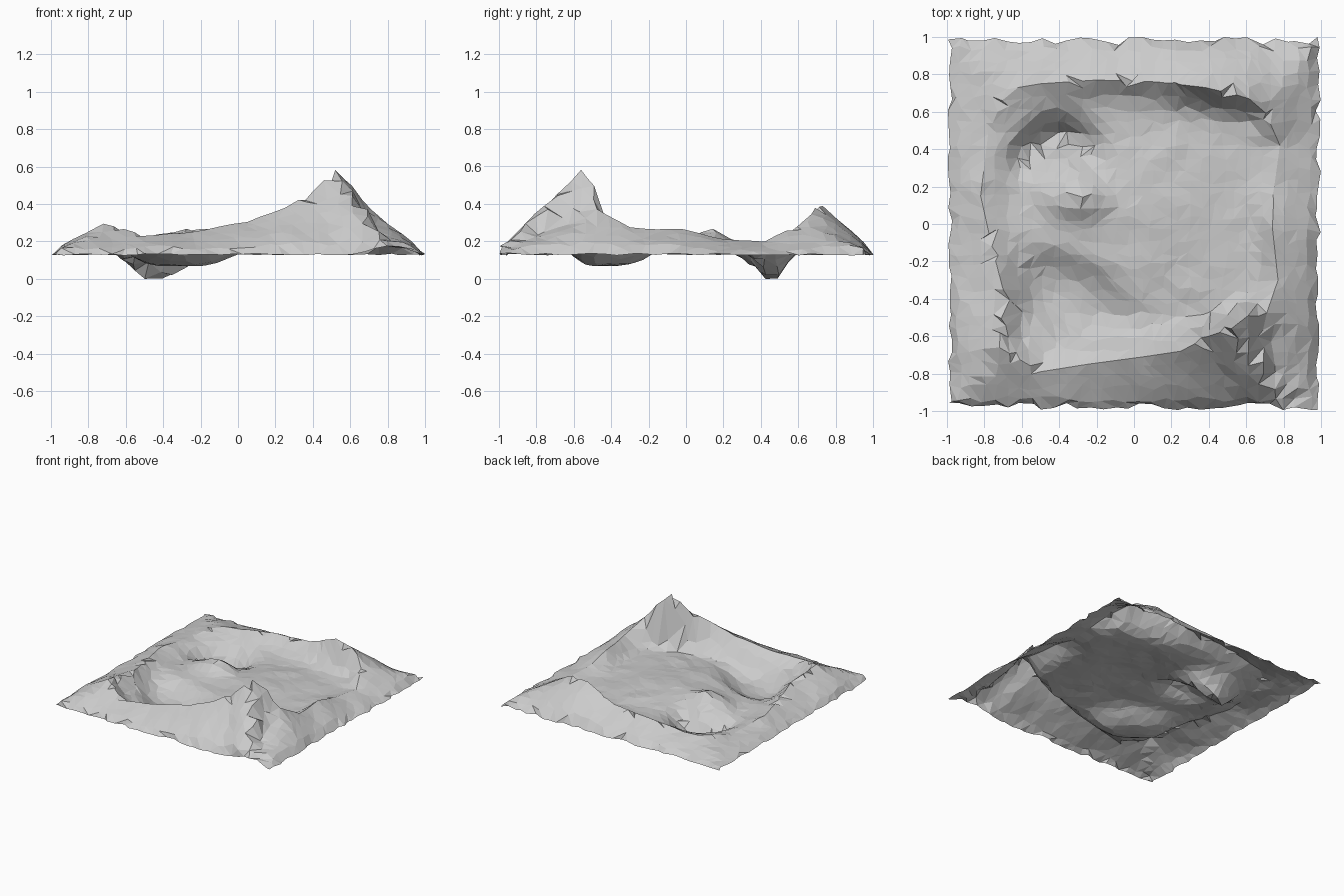
import bpy, bmesh, math, random
from mathutils import Vector, noise

if "Cube" in bpy.data.objects:
    bpy.data.objects.remove(bpy.data.objects["Cube"])

random.seed(7)
N = 31          # grid cells per side
EDGE = 0.14     # height of the outer border

# Crest of the mountain ring (x, y, height), anticlockwise from the front left
CREST = [Vector(p) for p in (
    (-.72, -.66, .305), (-.5, -.79, .24), (-.25, -.75, .26), (.05, -.71, .315),
    (.25, -.68, .39), (.40, -.60, .48), (.52, -.56, .585), (.61, -.49, .51),
    (.71, -.475, .38), (.77, -.30, .28), (.74, -.02, .275), (.75, .2, .22),
    (.78, .42, .205), (.68, .65, .32), (.55, .69, .39), (.38, .73, .40),
    (.12, .76, .30), (-.2, .77, .27), (-.5, .75, .24), (-.68, .72, .22),
    (-.78, .48, .205), (-.82, .15, .22), (-.76, -.12, .23), (-.70, -.35, .26))]


def bump(x, y, cx, cy, rx, ry, h, p=2):
    return h * math.exp(-(math.hypot((x - cx) / rx, (y - cy) / ry)) ** p)


def nearest_crest(x, y):
    """Distance to the crest, its height there, and whether we are inside it."""
    best, height, inside = 9, 0, False
    for a, b in zip(CREST, CREST[1:] + CREST[:1]):
        dx, dy = b.x - a.x, b.y - a.y
        t = max(0, min(1, ((x - a.x) * dx + (y - a.y) * dy) / (dx * dx + dy * dy)))
        d = math.hypot(x - a.x - t * dx, y - a.y - t * dy)
        if d < best:
            best, height = d, a.z + t * (b.z - a.z)
        if (a.y > y) != (b.y > y) and x < a.x + (y - a.y) * dx / dy:
            inside = not inside
    return best, height, inside


def floor_height(x, y):
    z = 0.185
    # front basin, its far wall running from the left back to the right front
    z += bump(x, y + .35 * (x + .3), -.32, -.42, .31, .21, -.105, 3.5)
    z += bump(x, y, .2, -.5, .25, .10, -.02)
    z += bump(x, y, .10, .08, .30, .30, .03)        # middle plateau
    z += bump(x, y, -.30, .13, .15, .11, .10)       # mound in the crater
    # crescent-shaped crater trench around the mound
    dx, dy = x + .39, y - .26
    r, ang = math.hypot(dx, dy), math.atan2(dy, dx)
    if ang < -1.5:
        ang += 2 * math.pi
    arc = math.exp(-((ang - 1.75) / 1.1) ** 2)
    z -= (.185 * arc + .01) * math.exp(-((r - .20) / .10) ** 2)
    return z


def height(x, y):
    d, h, inside = nearest_crest(x, y)
    if inside:
        width = .05 if h > .45 else .075
        f = floor_height(x, y)
        return f + (h - f) * math.exp(-(d / width) ** 1.6)
    e = max(0, 1 - max(abs(x), abs(y)))
    return EDGE + (h - EDGE) * (e / (e + d + 1e-6)) ** .85


# Terrain sheet: jittered grid
bm = bmesh.new()
rows = []
for j in range(N + 1):
    row = []
    for i in range(N + 1):
        x = -1 + 2 * i / N + random.uniform(-.018, .018)
        y = -1 + 2 * j / N + random.uniform(-.018, .018)
        border = i in (0, N) or j in (0, N)
        if i in (0, N):
            x = math.copysign(random.uniform(.97, 1), x)
        if j in (0, N):
            y = math.copysign(random.uniform(.955, 1), y)
        row.append(bm.verts.new((x, y, -1 if border else 0)))
    rows.append(row)

# Snap the closest vertices onto the crest line so ridges stay sharp
inner = [v for r in rows[1:-1] for v in r[1:-1]]
for a, b in zip(CREST, CREST[1:] + CREST[:1]):
    steps = max(1, round((b - a).xy.length / .07))
    for s in range(steps):
        c = a.lerp(b, s / steps)
        v = min(inner, key=lambda v: (v.co.xy - c.xy).length)
        if (v.co.xy - c.xy).length < .045:
            v.co.xy = c.xy

for v in bm.verts:
    x, y, border = v.co.x, v.co.y, v.co.z < 0
    if border:
        v.co.z = EDGE + random.uniform(-.005, .006)
        if y < -.9:
            v.co.z += bump(x, 0, .82, 0, .13, 1, .045)   # raised front edge
    else:
        rough = noise.noise(Vector((x * 7, y * 7, 3)))
        v.co.z = max(0, height(x, y) + .012 * rough)

# Rough triangles: keep the flatter diagonal of each cell
for j in range(N):
    for i in range(N):
        a, b = rows[j][i], rows[j][i + 1]
        c, d = rows[j + 1][i + 1], rows[j + 1][i]
        if abs(a.co.z - c.co.z) < abs(b.co.z - d.co.z):
            tris = ((a, b, c), (a, c, d))
        else:
            tris = ((a, b, d), (b, c, d))
        for t in tris:
            bm.faces.new(t)

# Stand the lowest point on the ground plane
low = min(v.co.z for v in bm.verts)
for v in bm.verts:
    v.co.z -= low

mesh = bpy.data.meshes.new("terrain")
bm.to_mesh(mesh)
bm.free()
terrain = bpy.data.objects.new("terrain", mesh)
bpy.context.collection.objects.link(terrain)
